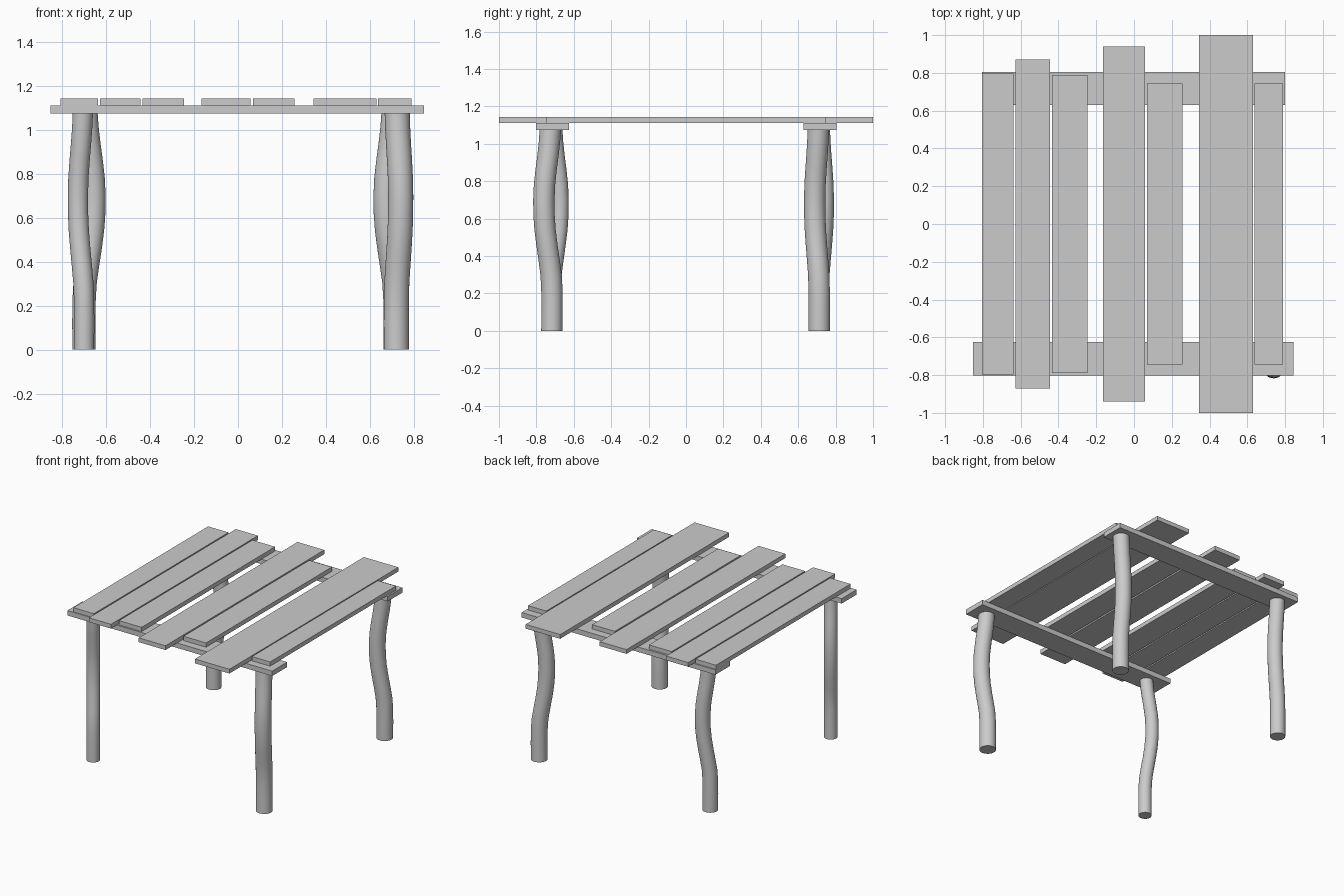
import bpy, bmesh, math

if "Cube" in bpy.data.objects:
    bpy.data.objects.remove(bpy.data.objects["Cube"])

wood = bpy.data.materials.new("plain grey")
wood.diffuse_color = (0.6, 0.6, 0.6, 1.0)
wood.use_nodes = True
wood.node_tree.nodes["Principled BSDF"].inputs["Base Color"].default_value = wood.diffuse_color


def finish(bm, name):
    bmesh.ops.recalc_face_normals(bm, faces=bm.faces)
    mesh = bpy.data.meshes.new(name)
    bm.to_mesh(mesh)
    bm.free()
    mesh.materials.append(wood)
    ob = bpy.data.objects.new(name, mesh)
    bpy.context.collection.objects.link(ob)
    return ob


def board(name, x0, x1, y0, y1, z0, z1):
    bm = bmesh.new()
    bmesh.ops.create_cube(bm, size=1)
    for v in bm.verts:
        v.co = ((x0 + x1) / 2 + v.co.x * (x1 - x0),
                (y0 + y1) / 2 + v.co.y * (y1 - y0),
                (z0 + z1) / 2 + v.co.z * (z1 - z0))
    return finish(bm, name)


# Bend of a leg: (height, share of the full sideways offset)
BEND = [(0, 0), (0.12, -0.02), (0.22, 0.0), (0.30, 0.1), (0.38, 0.35),
        (0.46, 0.62), (0.54, 0.85), (0.62, 0.98), (0.70, 1.0), (0.78, 0.92),
        (0.86, 0.72), (0.94, 0.48), (1.01, 0.3), (1.073, 0.2)]
SIDES = 32


def leg(name, x, y, dx, dy, r):
    bm = bmesh.new()
    rings = []
    for z, k in BEND:
        rings.append([bm.verts.new((x + dx * k + r * math.cos(2 * math.pi * i / SIDES),
                                    y + dy * k + r * math.sin(2 * math.pi * i / SIDES), z))
                      for i in range(SIDES)])
    for a, b in zip(rings, rings[1:]):
        for i in range(SIDES):
            j = (i + 1) % SIDES
            bm.faces.new((a[i], a[j], b[j], b[i])).smooth = True
    bm.faces.new(rings[0][::-1])
    bm.faces.new(rings[-1])
    return finish(bm, name)


# Tabletop planks: left x, right x, half length
planks = [(-0.806, -0.637, 0.797), (-0.627, -0.444, 0.87), (-0.434, -0.246, 0.79),
          (-0.165, 0.057, 0.94), (0.069, 0.257, 0.745), (0.343, 0.629, 1.0),
          (0.637, 0.788, 0.745)]
for n, (x0, x1, h) in enumerate(planks, 1):
    board(f"plank_{n}", x0, x1, -h, h, 1.11, 1.142)

# Cross rails under the planks
board("front_rail", -0.853, 0.845, -0.802, -0.625, 1.073, 1.11)
board("back_rail", -0.806, 0.80, 0.629, 0.804, 1.073, 1.11)

# Crooked round legs, each bent in its own direction
leg("front_right_leg", 0.72, -0.717, 0.02, -0.043, 0.057)
leg("front_left_leg", -0.70, -0.715, -0.028, 0.042, 0.046)
leg("back_right_leg", 0.718, 0.712, -0.045, -0.024, 0.057)
leg("back_left_leg", -0.70, 0.712, 0.045, 0.026, 0.053)
